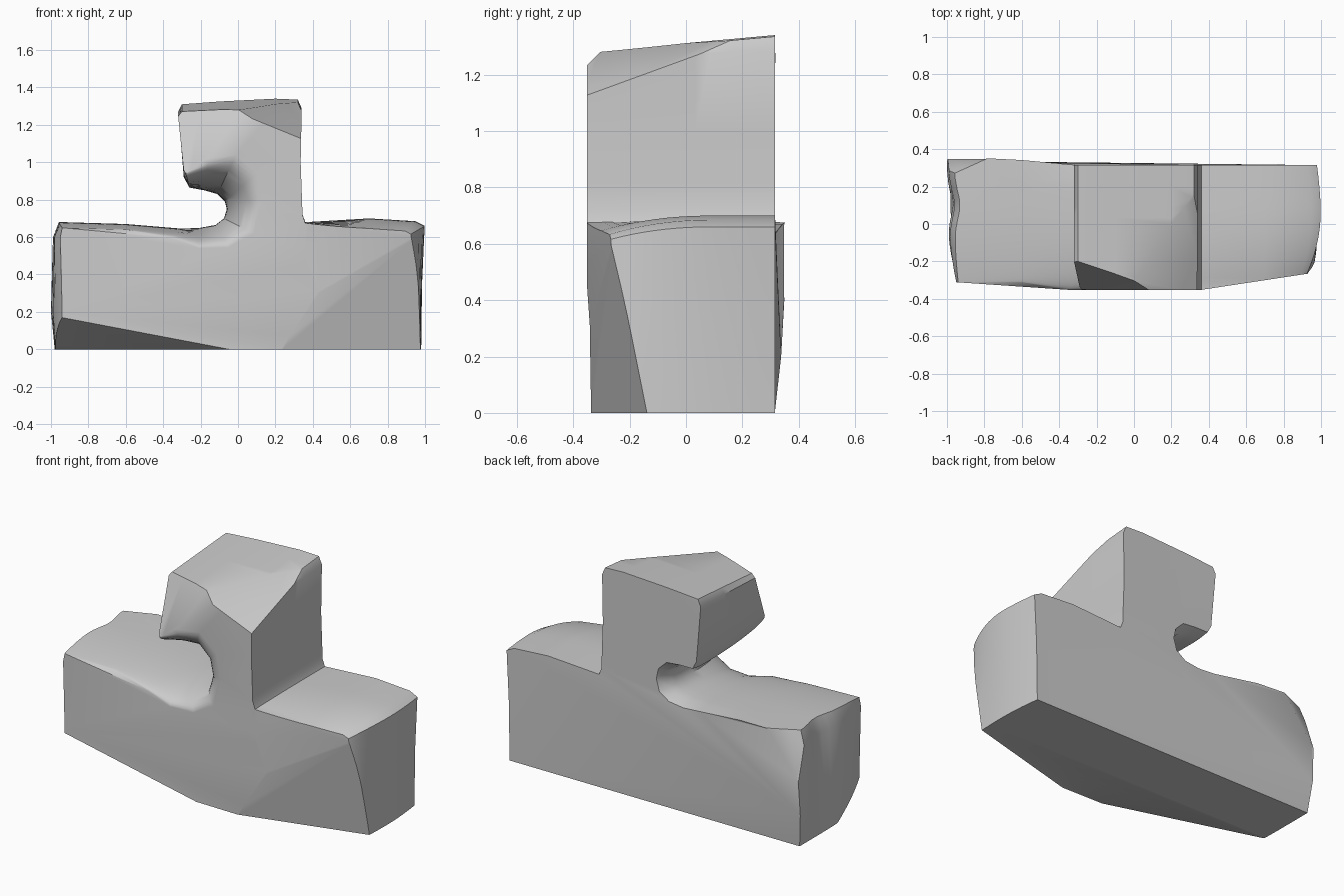
import bpy, bmesh, math
from mathutils import Vector

if "Cube" in bpy.data.objects:
    bpy.data.objects.remove(bpy.data.objects["Cube"])

# Front-view outline: x, z, and how far each point drifts (dx, dz) towards the front face
OUTLINE = [
    (-.98, 0, .03, 0), (.98, 0, -.02, 0), (.985, .35, -.05, 0),
    (1.0, .66, -.12, -.07), (.95, .685, -.09, -.08), (.70, .70, 0, -.07),
    (.36, .68, 0, -.005), (.345, .72, 0, 0), (.335, 1.0, 0, 0),
    (.34, 1.29, 0, -.04), (.32, 1.335, 0, -.06), (.20, 1.34, 0, -.06),
    (-.10, 1.325, 0, -.05), (-.30, 1.31, 0, -.05), (-.32, 1.27, 0, -.03),
    (-.305, 1.1, 0, 0), (-.29, .92, 0, .05), (-.26, .865, -.02, .08),
    (-.18, .85, .02, .15), (-.11, .83, .10, .21), (-.07, .79, .17, .15),
    (-.06, .75, .19, .03), (-.075, .70, .16, -.08), (-.12, .665, .07, -.12),
    (-.20, .65, -.01, -.11), (-.30, .645, -.05, -.05), (-.60, .67, 0, -.03),
    (-.96, .68, .02, -.03), (-.99, .60, .04, 0), (-1.0, .20, .06, 0),
]
SLICES = 18


def place(p, t):
    """Point of the outline at depth t (0 = back, 1 = front)."""
    x, z, dx, dz = p
    left = max(0, (-.3 - x) / .7)
    back = .315 + .045 * min(1, left * 1.4) * min(1, z / .4)
    front = -.352 + .04 * min(1, left * 2.5)
    y = back + (front - back) * t
    if z > 1.2:                                   # tower top slopes evenly
        w = t
    elif -.31 < x < -.05 and .6 < z < .95:        # notch flares like a fillet
        s = min(1, max(0, (.15 - y) / (.15 - front)))
        w = 1 - math.sqrt(max(0, 1 - s * s)) + .2 * max(0, (y - .2) / .115) ** 2
    else:
        w = min(1, max(0, (.1 - y) / (.1 - front))) ** 2.2
    x += dx * w
    z += dz * w
    # hollow in the left end, slight tuck at the back of the right end
    if x < -.9 and z > .1:
        x += .03 * math.exp(-((y - .1) / .1) ** 2)
    if x > .9:
        x -= .02 * max(0, y / .3) ** 2
    return Vector((x, y, z))


def shave(bm, a, b, c, outside, above=-1):
    """Cut a flat facet through three points, on faces wholly above a height."""
    a, b, c = Vector(a), Vector(b), Vector(c)
    n = (b - a).cross(c - a).normalized()
    if n.dot(Vector(outside)) < 0:
        n = -n
    faces = [f for f in bm.faces if min(v.co.z for v in f.verts) > above]
    edges = list({e for f in faces for e in f.edges})
    verts = list({v for f in faces for v in f.verts})
    bmesh.ops.bisect_plane(bm, geom=verts + edges + faces,
                           dist=1e-5, plane_co=a, plane_no=n, clear_outer=True)
    rim = [e for e in bm.edges if e.is_boundary]
    bmesh.ops.holes_fill(bm, edges=rim, sides=0)


# Loft the outline from back to front, with closer slices near the front
bm = bmesh.new()
rings = [[bm.verts.new(place(p, math.sin(math.pi / 2 * i / SLICES))) for p in OUTLINE]
         for i in range(SLICES + 1)]
n = len(OUTLINE)
for r0, r1 in zip(rings, rings[1:]):
    for i in range(n):
        j = (i + 1) % n
        bm.faces.new((r0[i], r0[j], r1[j], r1[i]))
caps = [bm.faces.new(rings[0]), bm.faces.new(list(reversed(rings[-1])))]
bm.normal_update()
bmesh.ops.triangulate(bm, faces=caps, ngon_method='EAR_CLIP')
bmesh.ops.recalc_face_normals(bm, faces=bm.faces[:])

# Facets: tower top corner, base right front (two), base left underside, back left corner
shave(bm, (.34, -.34, 1.13), (.34, .15, 1.31), (.07, -.34, 1.24), (0, 0, 1))
shave(bm, (.87, -.28, .59), (.97, -.14, 0), (.2, -.345, 0), (0, -1, 0))
shave(bm, (.36, -.352, 0), (.36, -.352, 1), (.90, -.27, .6), (0, -1, 0))
shave(bm, (-.95, -.06, 0), (0, -.345, 0), (-.9, -.31, .16), (0, -1, -1))
shave(bm, (-.97, .27, .67), (-.8, .345, .67), (-.99, .345, .42), (-1, 1, 0))

# Tower front facet: score the mesh at mid height so only the tower is cut
bmesh.ops.bisect_plane(bm, geom=bm.verts[:] + bm.edges[:] + bm.faces[:], dist=1e-5,
                       plane_co=(0, 0, .80), plane_no=(0, 0, 1))
shave(bm, (-.30, -.20, 1.27), (.08, -.345, 1.25), (-.28, -.345, .95), (0, -1, .3), above=.79)

bmesh.ops.recalc_face_normals(bm, faces=bm.faces[:])
mesh = bpy.data.meshes.new("notched_block")
bm.to_mesh(mesh)
bm.free()
block = bpy.data.objects.new("notched_block", mesh)
bpy.context.collection.objects.link(block)
bpy.context.view_layer.objects.active = block
block.select_set(True)
bpy.ops.object.shade_smooth_by_angle(angle=math.radians(36))
